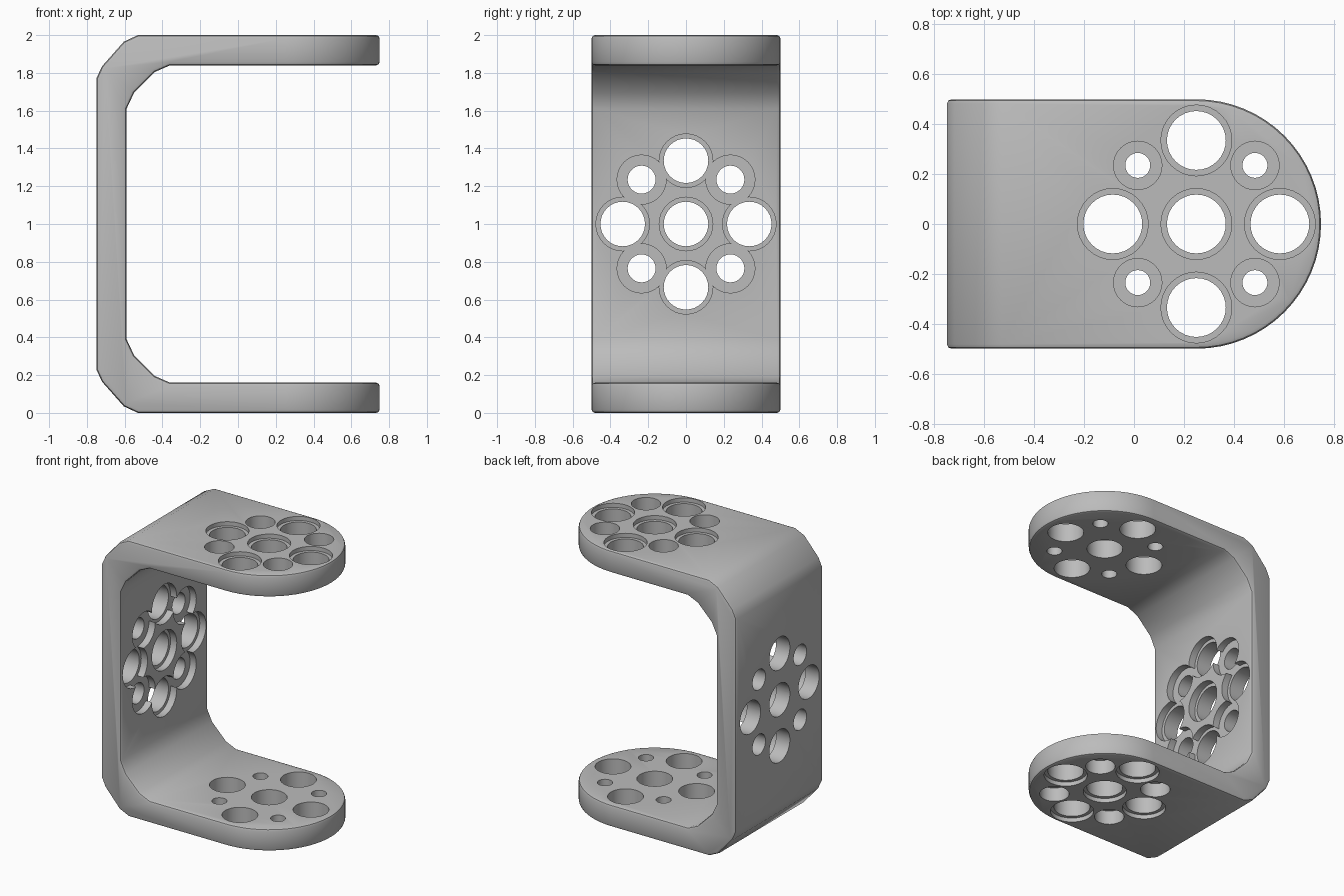
import bpy, bmesh, math
from mathutils import Matrix, Vector

if "Cube" in bpy.data.objects:
    bpy.data.objects.remove(bpy.data.objects["Cube"])

grey = bpy.data.materials.new("mid_grey")
grey.use_nodes = True
grey.diffuse_color = (0.5, 0.5, 0.5, 1)
grey.node_tree.nodes["Principled BSDF"].inputs["Base Color"].default_value = (0.5, 0.5, 0.5, 1)


def add_object(name, bm):
    bmesh.ops.recalc_face_normals(bm, faces=bm.faces)
    mesh = bpy.data.meshes.new(name)
    bm.to_mesh(mesh)
    bm.free()
    mesh.materials.append(grey)
    obj = bpy.data.objects.new(name, mesh)
    bpy.context.collection.objects.link(obj)
    return obj


def prism(name, points, direction):
    """Extrude a closed outline along a direction."""
    bm = bmesh.new()
    face = bm.faces.new([bm.verts.new(p) for p in points])
    new = bmesh.ops.extrude_face_region(bm, geom=[face])["geom"]
    bmesh.ops.translate(bm, vec=direction, verts=[v for v in new if isinstance(v, bmesh.types.BMVert)])
    return add_object(name, bm)


def cylinders(name, spots, radius, low, high, along_x=False):
    """One cutter mesh holding a cylinder at every spot."""
    bm = bmesh.new()
    for a, b in spots:
        mid = (low + high) / 2
        if along_x:
            m = Matrix.Translation((mid, a, b)) @ Matrix.Rotation(math.pi / 2, 4, "Y")
        else:
            m = Matrix.Translation((a, b, mid))
        bmesh.ops.create_cone(bm, cap_ends=True, segments=32, radius1=radius, radius2=radius,
                              depth=high - low, matrix=m)
    return add_object(name, bm)


def apply(obj, mod):
    bpy.context.view_layer.objects.active = obj
    bpy.ops.object.modifier_apply(modifier=mod.name)


def combine(obj, cutter, operation="DIFFERENCE"):
    mod = obj.modifiers.new("cut", "BOOLEAN")
    mod.operation, mod.solver, mod.object = operation, "EXACT", cutter
    apply(obj, mod)
    bpy.data.objects.remove(cutter)


# C-shaped side profile: upper half, mirrored about mid height
outer = [(-0.75, 0.77), (-0.72, 0.835), (-0.605, 0.965), (-0.53, 1.0), (1.0, 1.0)]
inner = [(1.0, 0.84), (-0.36, 0.84), (-0.44, 0.805), (-0.55, 0.695), (-0.59, 0.61)]
half = outer + inner
outline = half + [(x, -z) for x, z in reversed(half)]
bracket = prism("bracket", [(x, -0.6, z + 1) for x, z in outline], Vector((0, 1.2, 0)))

# Plan outline with rounded arm ends
arc = [math.radians(-90 + 180 * i / 32) for i in range(33)]
plan = [(-1, 0.5), (-1, -0.5)] + [(0.25 + 0.5 * math.cos(t), 0.5 * math.sin(t)) for t in arc]
combine(bracket, prism("plan", [(x, y, -0.2) for x, y in plan], Vector((0, 0, 2.4))), "INTERSECT")

# Softened rims
bevel = bracket.modifiers.new("rims", "BEVEL")
bevel.width, bevel.segments = 0.018, 2
bevel.limit_method, bevel.angle_limit = "ANGLE", math.radians(45)
apply(bracket, bevel)

# Hole pattern: a cross of large holes with small ones on the diagonals
R, D = 0.335, 0.235
large = [(0, 0), (R, 0), (-R, 0), (0, R), (0, -R)]
small = [(D, D), (D, -D), (-D, D), (-D, -D)]


def shifted(spots, da, db):
    return [(a + da, b + db) for a, b in spots]


# Arm holes, counterbored from the outer faces
for spots, hole, bore, depth in ((large, 0.118, 0.142, 0.03), (small, 0.05, 0.097, 0.1)):
    arm = shifted(spots, 0.25, 0)
    combine(bracket, cylinders("arm_holes", arm, hole, -0.1, 2.1))
    combine(bracket, cylinders("top_bores", arm, bore, 2 - depth, 2.1))
    combine(bracket, cylinders("bottom_bores", arm, bore, -0.1, depth))

# Back plate holes, counterbored from the inner face
for spots, hole, bore, depth in ((large, 0.118, 0.142, 0.05), (small, 0.074, 0.13, 0.05)):
    web = shifted(spots, 0, 1)
    combine(bracket, cylinders("web_holes", web, hole, -0.85, -0.5, True))
    combine(bracket, cylinders("web_bores", web, bore, -0.59 - depth, -0.5, True))

bpy.ops.object.select_all(action="DESELECT")
bracket.select_set(True)
bpy.context.view_layer.objects.active = bracket
bpy.ops.object.shade_smooth_by_angle(angle=math.radians(30))
